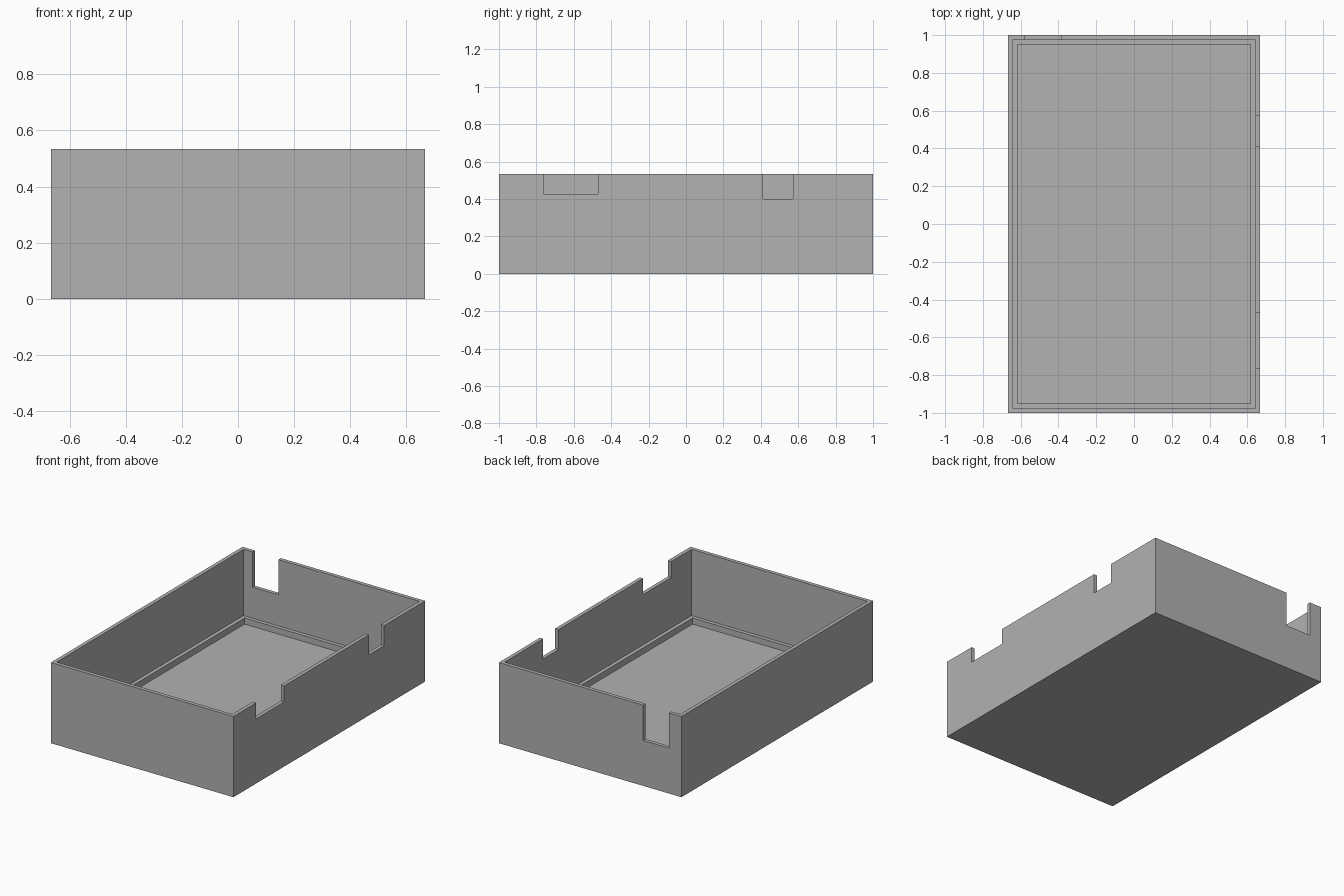
import bpy

cube = bpy.data.objects.get("Cube")
if cube:
    bpy.data.objects.remove(cube, do_unlink=True)

HALF_X, HALF_Y, HEIGHT = 0.667, 1.0, 0.533
WALL, LEDGE = 0.025, 0.05          # insets from the outside
FLOOR_Z, LEDGE_Z = 0.055, 0.095
OVER = 0.1                         # cutter overshoot

grey = bpy.data.materials.new("plain grey")
grey.use_nodes = True
colour = (0.445, 0.445, 0.445, 1)
grey.diffuse_color = colour
grey.node_tree.nodes["Principled BSDF"].inputs["Base Color"].default_value = colour


def box(name, low, high):
    """Box between two opposite corners."""
    corners = [(x, y, z) for x in (low[0], high[0])
               for y in (low[1], high[1]) for z in (low[2], high[2])]
    faces = [(0, 1, 3, 2), (4, 6, 7, 5), (0, 4, 5, 1),
             (2, 3, 7, 6), (0, 2, 6, 4), (1, 5, 7, 3)]
    mesh = bpy.data.meshes.new(name)
    mesh.from_pydata(corners, [], faces)
    mesh.materials.append(grey)
    obj = bpy.data.objects.new(name, mesh)
    bpy.context.scene.collection.objects.link(obj)
    return obj


def cut(target, low, high):
    """Subtract a box from the target and discard the cutter."""
    cutter = box("cutter", low, high)
    cutter.hide_render = True
    mod = target.modifiers.new("cut", 'BOOLEAN')
    mod.operation = 'DIFFERENCE'
    mod.solver = 'EXACT'
    mod.object = cutter
    bpy.context.view_layer.objects.active = target
    bpy.ops.object.modifier_apply(modifier=mod.name)
    bpy.data.objects.remove(cutter, do_unlink=True)


# Outer block
tray = box("enclosure_tray", (-HALF_X, -HALF_Y, 0), (HALF_X, HALF_Y, HEIGHT))

# Main cavity, then the recessed floor that leaves a ledge all round
for inset, bottom in ((WALL, LEDGE_Z), (LEDGE, FLOOR_Z)):
    x, y = HALF_X - inset, HALF_Y - inset
    cut(tray, (-x, -y, bottom), (x, y, HEIGHT + OVER))

# Two notches in the left wall: start, end, bottom
for start, end, bottom in ((-0.763, -0.47, 0.427), (0.412, 0.573, 0.4)):
    cut(tray, (HALF_X - WALL - 0.01, start, bottom),
        (HALF_X + OVER, end, HEIGHT + OVER))

# Deep notch in the back wall
cut(tray, (-0.577, HALF_Y - WALL - 0.01, 0.3),
    (-0.387, HALF_Y + OVER, HEIGHT + OVER))
